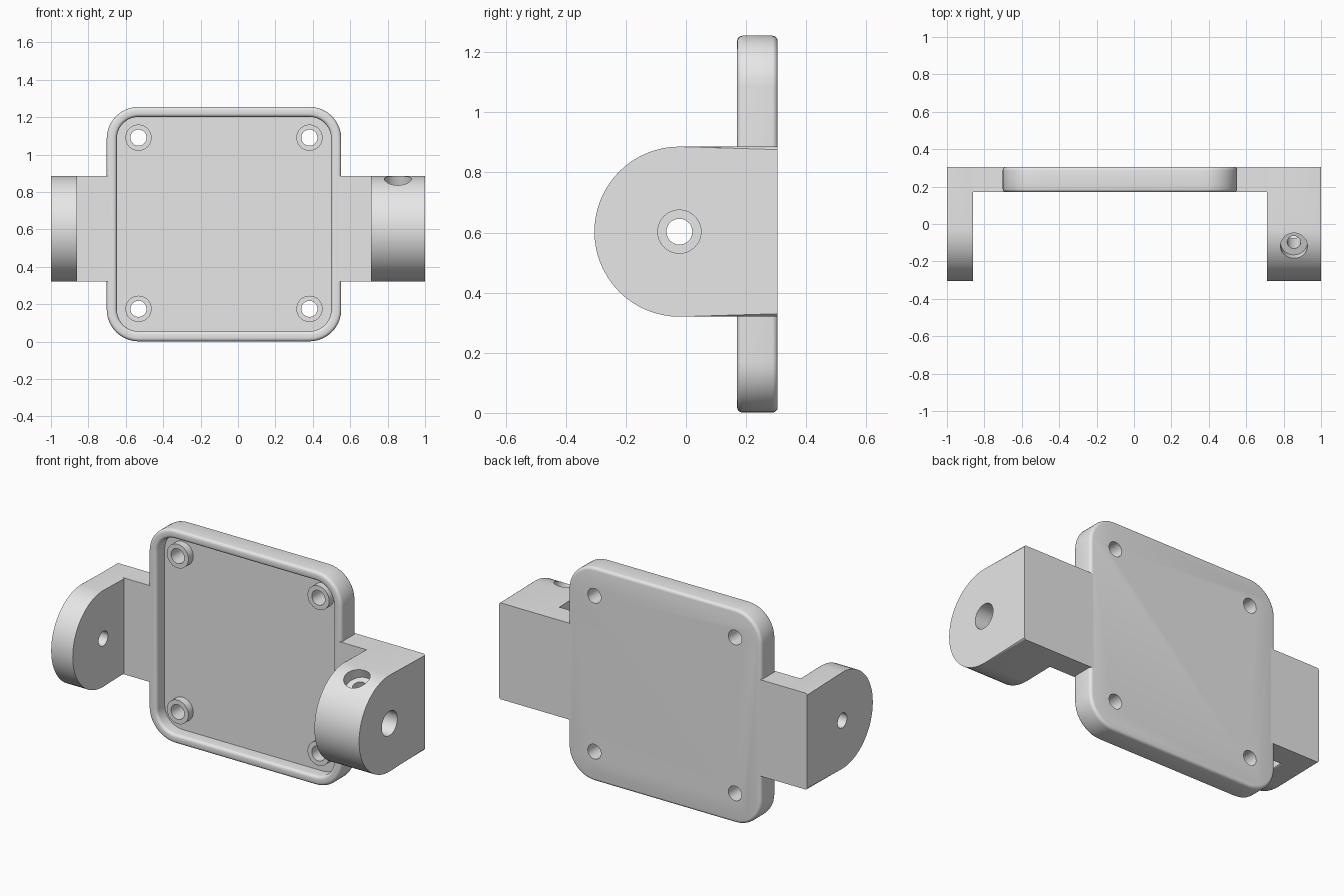
import bpy, bmesh
from math import sin, cos, pi, radians
from mathutils import Vector

cube = bpy.data.objects.get("Cube")
if cube:
    bpy.data.objects.remove(cube, do_unlink=True)

grey = bpy.data.materials.new("light_grey")
grey.use_nodes = True
grey.diffuse_color = (0.8, 0.8, 0.8, 1)
grey.node_tree.nodes["Principled BSDF"].inputs["Base Color"].default_value = (0.8, 0.8, 0.8, 1)

FRONT, BACK = 0.17, 0.305          # plate thickness range in y
MID_Z, EAR_R = 0.603, 0.283        # pivot height and ear radius
PIVOT_Y = BACK - 0.327


def finish(name, bm):
    bmesh.ops.recalc_face_normals(bm, faces=bm.faces)
    mesh = bpy.data.meshes.new(name)
    bm.to_mesh(mesh)
    bm.free()
    mesh.materials.append(grey)
    obj = bpy.data.objects.new(name, mesh)
    bpy.context.collection.objects.link(obj)
    return obj


def loft(name, rings):
    """Skin a stack of equal-length point rings and cap both ends."""
    bm = bmesh.new()
    loops = [[bm.verts.new(p) for p in ring] for ring in rings]
    n = len(loops[0])
    for a, b in zip(loops, loops[1:]):
        for i in range(n):
            j = (i + 1) % n
            bm.faces.new((a[i], a[j], b[j], b[i]))
    bm.faces.new(loops[0])
    bm.faces.new(loops[-1])
    return bm


def cylinder(name, start, end, radius):
    start, end = Vector(start), Vector(end)
    axis = end - start
    matrix = axis.to_track_quat('Z', 'Y').to_matrix().to_4x4()
    matrix.translation = (start + end) / 2
    bm = bmesh.new()
    bmesh.ops.create_cone(bm, cap_ends=True, segments=40, radius1=radius,
                          radius2=radius, depth=axis.length, matrix=matrix)
    return finish(name, bm)


def drill(obj, start, end, radius):
    cutter = cylinder("cutter", start, end, radius)
    cutter.hide_render = True
    mod = obj.modifiers.new("drill", 'BOOLEAN')
    mod.operation, mod.solver, mod.object = 'DIFFERENCE', 'EXACT', cutter
    bpy.context.view_layer.objects.active = obj
    bpy.ops.object.modifier_apply(modifier=mod.name)
    bpy.data.objects.remove(cutter, do_unlink=True)


def smooth(obj):
    bpy.ops.object.select_all(action='DESELECT')
    obj.select_set(True)
    bpy.context.view_layer.objects.active = obj
    bpy.ops.object.shade_smooth_by_angle(angle=radians(32))


def rounded_square(inset, y):
    """Plate outline shrunk by inset, lying at depth y."""
    cx, cz, half, radius, steps = -0.075, 0.628, 0.627, 0.17, 10
    core = half - radius
    ring = []
    for k, (sx, sz) in enumerate(((1, 1), (-1, 1), (-1, -1), (1, -1))):
        for i in range(steps + 1):
            a = (k + i / steps) * pi / 2
            ring.append((cx + sx * core + (radius - inset) * cos(a), y,
                         cz + sz * core + (radius - inset) * sin(a)))
    return ring


# Tray plate: rounded rim around a recessed floor
f, floor_y = 0.018, 0.245
quarter = [i * pi / 8 for i in range(5)]
section = [(f * (1 - sin(a)), BACK - f * (1 - cos(a))) for a in quarter]
section += [(f * (1 - cos(a)), FRONT + f * (1 - sin(a))) for a in quarter]
section += [(0.054 - f * (1 - sin(a)), FRONT + f * (1 - cos(a))) for a in quarter]
section += [(0.054, floor_y)]
plate = finish("tray_plate", loft("tray_plate", [rounded_square(*s) for s in section]))

# Screw standoffs, drilled through together with the plate
parts = [plate]
for x in (-0.532, 0.382):
    for z in (0.175, 1.09):
        post = cylinder("standoff", (x, 0.2, z), (x, floor_y + 0.01, z), 0.07)
        for target in (post, plate):
            drill(target, (x, 0, z), (x, 0.5, z), 0.043)
        parts.append(post)


def ear(name, x0, x1):
    """Round-nosed pivot lug with softened edges, flat at the back."""
    arc = [pi / 2 + pi * i / 32 for i in range(33)]
    outline = [(PIVOT_Y + EAR_R * cos(a), MID_Z + EAR_R * sin(a)) for a in arc]
    outline += [(BACK, MID_Z - EAR_R), (BACK, MID_Z + EAR_R)]
    bm = loft(name, [[(x, y, z) for y, z in outline] for x in (x0, x1)])
    rim = [e for e in bm.edges
           if abs(e.verts[0].co.x - e.verts[1].co.x) < 1e-5
           and min(v.co.y for v in e.verts) < BACK - 0.01]
    bmesh.ops.bevel(bm, geom=rim, offset=0.01, segments=3, profile=0.5, affect='EDGES')
    return finish(name, bm)


def arm(name, x0, x1):
    """Flat web joining an ear to the plate."""
    z0, z1 = MID_Z - EAR_R, MID_Z + EAR_R
    rings = [[(x, FRONT, z0), (x, BACK, z0), (x, BACK, z1), (x, FRONT, z1)]
             for x in (x0, x1)]
    return finish(name, loft(name, rings))


# Thin pivot ear and wide clamp ear
thin_ear = ear("thin_ear", -1, -0.86)
drill(thin_ear, (-1.1, PIVOT_Y, MID_Z), (-0.8, PIVOT_Y, MID_Z), 0.043)
wide_ear = ear("wide_ear", 0.71, 1)
drill(wide_ear, (0.6, PIVOT_Y, MID_Z), (1.1, PIVOT_Y, MID_Z), 0.072)

# Tilted set-screw hole with counterbore, running into the pivot bore
centre = Vector((0.855, PIVOT_Y, MID_Z))
tilt = Vector((0, -sin(radians(20)), cos(radians(20))))
drill(wide_ear, centre + tilt * 0.22, centre + tilt * 0.4, 0.072)
drill(wide_ear, centre, centre + tilt * 0.25, 0.036)

parts += [thin_ear, wide_ear,
          arm("thin_arm", -0.89, -0.675), arm("wide_arm", 0.525, 0.74)]
for part in parts:
    smooth(part)
